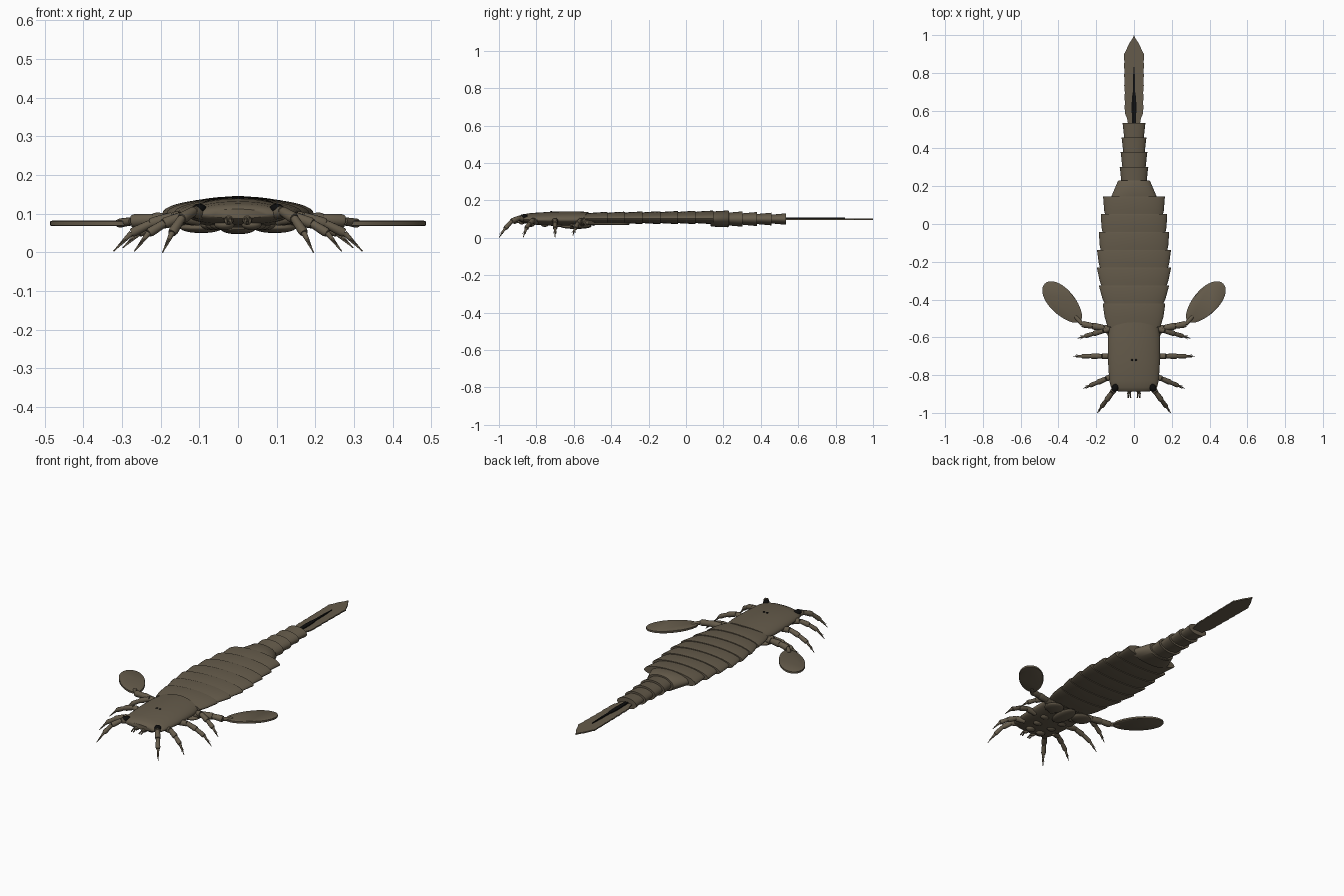
import bpy, bmesh, math
from mathutils import Vector

if "Cube" in bpy.data.objects:
    bpy.data.objects.remove(bpy.data.objects["Cube"], do_unlink=True)


def material(name, rgb):
    m = bpy.data.materials.new(name)
    m.use_nodes = True
    color = (*rgb, 1)
    m.diffuse_color = color
    m.node_tree.nodes["Principled BSDF"].inputs["Base Color"].default_value = color
    return m


SHELL = material("shell brown", (0.13, 0.105, 0.07))
BLACK = material("eye black", (0.004, 0.004, 0.004))


def finish(name, bm, mat=SHELL, angle=35):
    bmesh.ops.recalc_face_normals(bm, faces=bm.faces)
    mesh = bpy.data.meshes.new(name)
    bm.to_mesh(mesh)
    bm.free()
    mesh.materials.append(mat)
    ob = bpy.data.objects.new(name, mesh)
    bpy.context.collection.objects.link(ob)
    bpy.ops.object.select_all(action="DESELECT")
    ob.select_set(True)
    bpy.context.view_layer.objects.active = ob
    bpy.ops.object.shade_smooth_by_angle(angle=math.radians(angle))
    return ob


def loft(bm, rings):
    """Skin a list of closed rings and cap both ends."""
    rows = [[bm.verts.new(p) for p in ring] for ring in rings]
    n = len(rows[0])
    for a, b in zip(rows, rows[1:]):
        for i in range(n):
            j = (i + 1) % n
            bm.faces.new((a[i], a[j], b[j], b[i]))
    bm.faces.new(rows[0])
    bm.faces.new(rows[-1])


def shell_ring(y, w, top, mid, bottom, bow=0, n=40):
    """Lens section: a domed back above a flatter belly."""
    ring = []
    for i in range(n):
        a = math.tau * i / n
        c, s = math.cos(a), math.sin(a)
        z = mid + s * ((top - mid) if s > 0 else (mid - bottom))
        ring.append((w * c, y - bow * c * c, z))
    return ring


def ellipsoid(name, center, size, mat=SHELL, turn=0):
    bm = bmesh.new()
    bmesh.ops.create_uvsphere(bm, u_segments=24, v_segments=12, radius=1)
    for v in bm.verts:
        v.co = Vector((v.co.x * size[0], v.co.y * size[1], v.co.z * size[2]))
    ob = finish(name, bm, mat, 60)
    ob.location = center
    ob.rotation_euler.z = turn
    return ob


def limb(name, points, radii, spines=True):
    """Jointed limb: each piece flares a little towards its far joint."""
    bm = bmesh.new()

    def piece(p, q, r0, r1):
        axis = (q - p).normalized()
        u = axis.orthogonal().normalized()
        v = axis.cross(u)
        loft(bm, [[c + r * (u * math.cos(t) + v * math.sin(t))
                   for t in [math.tau * k / 12 for k in range(12)]]
                  for c, r in ((p, r0), (p.lerp(q, 0.85), r1), (q, r1 * 0.85))])

    pts = [Vector(p) for p in points]
    for i in range(len(pts) - 1):
        last = spines and i == len(pts) - 2
        piece(pts[i], pts[i + 1], radii[i] * 0.85, 0.002 if last else radii[i])
    if spines:
        joint, tip = pts[-2], pts[-1]
        for sx in (-1, 1):
            piece(joint, joint.lerp(tip, 0.7) + Vector((0, sx * 0.009, 0.003)), 0.004, 0.001)
    finish(name, bm)


# Head shield
bm = bmesh.new()
head = [(-0.888, 0.075, 0.112, 0.098, 0.088), (-0.882, 0.10, 0.119, 0.098, 0.082),
        (-0.865, 0.122, 0.126, 0.097, 0.078), (-0.83, 0.131, 0.132, 0.096, 0.072),
        (-0.72, 0.138, 0.139, 0.095, 0.064), (-0.60, 0.138, 0.141, 0.095, 0.064),
        (-0.52, 0.130, 0.138, 0.095, 0.068)]
loft(bm, [shell_ring(*h, bow=0.03 if h is head[-1] else 0) for h in head])
finish("head_shield", bm)

# Broad body plates, each lapping over the next
widths = [0.165, 0.184, 0.195, 0.195, 0.186, 0.176, 0.163]
step, y0 = 0.0945, -0.515
for i, w in enumerate(widths):
    front, rear = y0 + i * step - 0.03, y0 + (i + 1) * step
    prev = 0.145 if i == 0 else min(widths[i - 1], w + 0.008) - 0.018
    top = 0.138 + 0.007 * i / 6
    bm = bmesh.new()
    loft(bm, [shell_ring(front, prev - 0.006, top - 0.010, 0.102, 0.080),
              shell_ring(front + 0.05, (prev + w) / 2, top - 0.004, 0.102, 0.077),
              shell_ring(rear - 0.008, w, top, 0.102, 0.073),
              shell_ring(rear, w, top - 0.001, 0.102, 0.074),
              shell_ring(rear, w - 0.015, top - 0.008, 0.102, 0.080)])
    finish(f"body_plate_{i + 1}", bm)

# Tapering collar and narrow tail rings
bm = bmesh.new()
loft(bm, [shell_ring(0.13, 0.125, 0.139, 0.1, 0.062), shell_ring(0.15, 0.118, 0.141, 0.1, 0.059),
          shell_ring(0.225, 0.086, 0.146, 0.1, 0.056), shell_ring(0.23, 0.08, 0.143, 0.1, 0.060)])
finish("tail_collar", bm)
for i in range(4):
    front, rear = 0.215 + 0.0775 * i, 0.303 + 0.0775 * i
    w, h = 0.076 - 0.005 * i, 0.041 - 0.0035 * i
    bm = bmesh.new()
    loft(bm, [shell_ring(front, w - 0.010, 0.1 + h - 0.008, 0.1, 0.108 - h),
              shell_ring(rear - 0.012, w - 0.002, 0.1 + h - 0.001, 0.1, 0.101 - h),
              shell_ring(rear, w, 0.1 + h, 0.1, 0.1 - h),
              shell_ring(rear, w - 0.012, 0.092 + h, 0.1, 0.108 - h)])
    finish(f"tail_ring_{i + 1}", bm)


def flat_plate(name, outline, z0, z1, mat):
    """Mirror a half outline in x and give it thickness."""
    full = outline + [(-x, y) for x, y in reversed(outline) if x > 0]
    bm = bmesh.new()
    loft(bm, [[(x, y, z) for x, y in full] for z in (z0, z1)])
    finish(name, bm, mat)


# Tail spike with gently notched edges, and its dark keel
edge = [(0.030, 0.52), (0.037, 0.56)]
for i in range(6):
    y = 0.58 + 0.055 * i
    edge += [(0.046 + 0.001 * i, y), (0.051 + 0.0005 * i, y + 0.045)]
edge += [(0.046, 0.91), (0.026, 0.955), (0.009, 0.98), (0, 1.0)]
flat_plate("tail_spike", edge, 0.095, 0.102, SHELL)
flat_plate("tail_keel", [(0.010, 0.53), (0.013, 0.62), (0.011, 0.67), (0.006, 0.70), (0.005, 0.78), (0, 0.85)],
           0.1, 0.107, BLACK)

# Mouth plate under the head
ellipsoid("mouth_plate", (0, -0.59, 0.061), (0.045, 0.085, 0.014))

# Walking legs: base and tip in x, y, with tip height
legs = [((0.085, -0.85), (0.195, -1.0), 0.0), ((0.10, -0.80), (0.268, -0.87), 0.003),
        ((0.11, -0.70), (0.322, -0.70), 0.003), ((0.11, -0.55), (0.298, -0.605), 0.012)]

for side, s in (("left", 1), ("right", -1)):
    for n, (base, tip, low) in enumerate(legs):
        high = 0.106 if n == 0 else 0.092
        path = []
        for t, z in ((0, high - 0.01), (0.28, high), (0.55, high - 0.018), (0.78, 0.05), (1, low)):
            path.append((s * (base[0] + (tip[0] - base[0]) * t), base[1] + (tip[1] - base[1]) * t, z))
        limb(f"{side}_walking_leg_{n + 1}", path, [0.016, 0.015, 0.0125, 0.009])
        ellipsoid(f"{side}_leg_socket_{n + 1}", (s * (0.035 + 0.012 * n), -0.83 + 0.075 * n, 0.072),
                  (0.026, 0.022, 0.014))

    # Swimming arm ending in an oval paddle
    limb(f"{side}_swimming_arm",
         [(s * 0.09, -0.57, 0.075), (s * 0.16, -0.55, 0.084), (s * 0.22, -0.54, 0.085),
          (s * 0.275, -0.53, 0.081), (s * 0.31, -0.49, 0.075)], [0.02, 0.019, 0.018, 0.012], False)
    ellipsoid(f"{side}_arm_base", (s * 0.095, -0.56, 0.064), (0.055, 0.05, 0.014))
    bm = bmesh.new()
    a = s * math.radians(-43)
    rings = []
    for z, k in ((0.068, 0.96), (0.070, 1), (0.080, 1), (0.082, 0.96)):
        ring = []
        for i in range(40):
            t = math.tau * i / 40
            x = 0.066 * k * math.cos(t) * (1 + 0.12 * math.sin(t))
            y = 0.137 * k * math.sin(t)
            ring.append((s * 0.378 + x * math.cos(a) - y * math.sin(a),
                         -0.415 + x * math.sin(a) + y * math.cos(a), z))
        rings.append(ring)
    loft(bm, rings)
    finish(f"{side}_paddle", bm)

    # Eyes, top eyespots and small front pincers
    ellipsoid(f"{side}_eye", (s * 0.100, -0.868, 0.112), (0.017, 0.024, 0.014), BLACK, s * 0.5)
    ellipsoid(f"{side}_eyespot", (s * 0.010, -0.72, 0.139), (0.006, 0.006, 0.004), BLACK)
    ellipsoid(f"{side}_pincer_base", (s * 0.024, -0.878, 0.084), (0.013, 0.018, 0.013))
    for k, x in enumerate((0.018, 0.030)):
        limb(f"{side}_pincer_{k + 1}",
             [(s * 0.024, -0.88, 0.086), (s * (x + 0.002), -0.9, 0.084), (s * x, -0.92, 0.076)],
             [0.006, 0.004], False)
